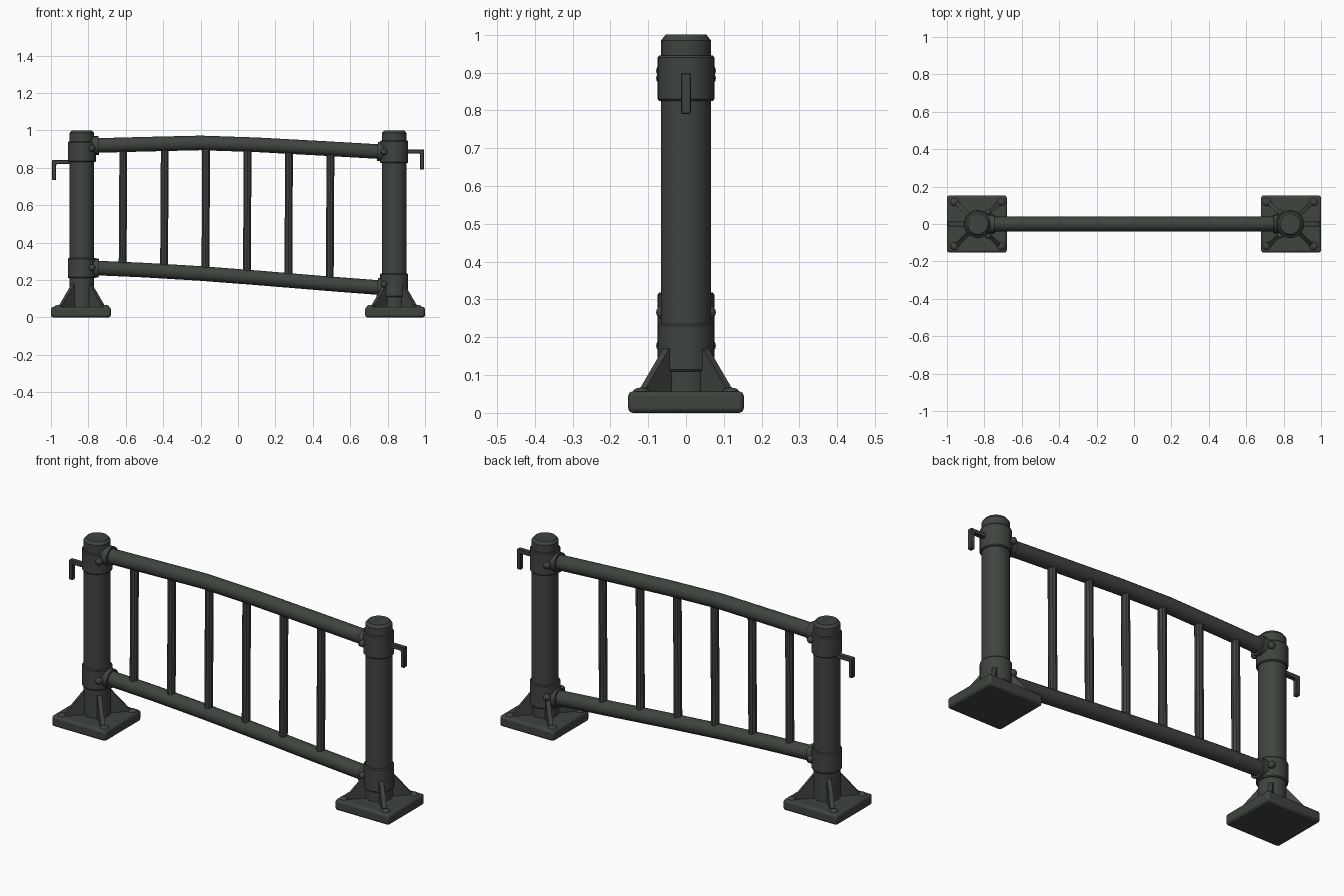
import bpy, bmesh, math
from mathutils import Vector, Matrix

cube = bpy.data.objects.get("Cube")
if cube:
    bpy.data.objects.remove(cube, do_unlink=True)

paint = bpy.data.materials.new("dark green grey paint")
paint.use_nodes = True
colour = (0.05, 0.058, 0.049, 1)
paint.diffuse_color = colour
paint.node_tree.nodes["Principled BSDF"].inputs["Base Color"].default_value = colour


def finish(name, bm, bevel=0, segments=2):
    """Turn a bmesh into a named, painted, shaded object."""
    bmesh.ops.recalc_face_normals(bm, faces=bm.faces)
    mesh = bpy.data.meshes.new(name)
    bm.to_mesh(mesh)
    bm.free()
    ob = bpy.data.objects.new(name, mesh)
    bpy.context.collection.objects.link(ob)
    mesh.materials.append(paint)
    if bevel:
        mod = ob.modifiers.new("Bevel", 'BEVEL')
        mod.width, mod.segments = bevel, segments
    bpy.ops.object.select_all(action='DESELECT')
    ob.select_set(True)
    bpy.context.view_layer.objects.active = ob
    bpy.ops.object.shade_smooth_by_angle(angle=math.radians(35))
    return ob


def box(name, centre, size, bevel=0):
    bm = bmesh.new()
    bmesh.ops.create_cube(bm, size=1, matrix=Matrix.Translation(centre) @ Matrix.Diagonal((*size, 1)))
    return finish(name, bm, bevel)


def tube(name, points, radius, sides=20):
    """Sweep a round section along a path in the xz plane."""
    bm = bmesh.new()
    pts = [Vector(p) for p in points]
    rings = []
    for i, p in enumerate(pts):
        along = (pts[min(i + 1, len(pts) - 1)] - pts[max(i - 1, 0)]).normalized()
        u = Vector((0, 1, 0))
        v = along.cross(u)
        turns = [2 * math.pi * k / sides for k in range(sides)]
        rings.append([bm.verts.new(p + radius * (u * math.cos(a) + v * math.sin(a))) for a in turns])
    for a, b in zip(rings, rings[1:]):
        for k in range(sides):
            n = (k + 1) % sides
            bm.faces.new((a[k], a[n], b[n], b[k]))
    bm.faces.new(rings[0])
    bm.faces.new(rings[-1])
    return finish(name, bm)


def turned(name, x, y, profile, sides=24):
    """Solid of revolution about a vertical axis, from (radius, z) pairs."""
    bm = bmesh.new()
    verts = [bm.verts.new((x + r, y, z)) for r, z in profile]
    edges = [bm.edges.new(pair) for pair in zip(verts, verts[1:])]
    bmesh.ops.spin(bm, geom=verts + edges, cent=(x, y, 0), axis=(0, 0, 1),
                   angle=2 * math.pi, steps=sides, use_merge=True)
    bmesh.ops.remove_doubles(bm, verts=bm.verts, dist=0.0001)
    return finish(name, bm)


def dome(name, centre, radius, squash):
    bm = bmesh.new()
    bmesh.ops.create_uvsphere(bm, u_segments=12, v_segments=8, radius=radius,
                              matrix=Matrix.Translation(centre) @ Matrix.Diagonal((*squash, 1)))
    return finish(name, bm)


def gusset(name, x, angle):
    """Triangular rib standing on the base plate."""
    bm = bmesh.new()
    profile = [(0.04, 0.05), (0.16, 0.05), (0.16, 0.066), (0.066, 0.18), (0.04, 0.18)]
    face = bm.faces.new([bm.verts.new((r, -0.011, z)) for r, z in profile])
    out = bmesh.ops.extrude_face_region(bm, geom=[face])
    new = [g for g in out["geom"] if isinstance(g, bmesh.types.BMVert)]
    bmesh.ops.translate(bm, verts=new, vec=(0, 0.022, 0))
    bm.transform(Matrix.Translation((x, 0, 0)) @ Matrix.Rotation(angle, 4, 'Z'))
    return finish(name, bm)


# Rails: gently arched and falling towards the left post
top_path = [(-0.80, 0, 0.918), (-0.5, 0, 0.926), (-0.2, 0, 0.933), (0.1, 0, 0.923),
            (0.45, 0, 0.904), (0.80, 0, 0.884)]
low_path = [(-0.80, 0, 0.266), (-0.5, 0, 0.253), (-0.2, 0, 0.235), (0.1, 0, 0.212),
            (0.45, 0, 0.183), (0.80, 0, 0.156)]
tube("top_rail", top_path, 0.039)
tube("bottom_rail", low_path, 0.039)


def height(path, x):
    for a, b in zip(path, path[1:]):
        if a[0] <= x <= b[0]:
            return a[2] + (b[2] - a[2]) * (x - a[0]) / (b[0] - a[0])


# Balusters
for i in range(6):
    x = -0.615 + i * 0.2215
    tube("baluster_%d" % (i + 1),
         [(x - 0.002, 0, height(low_path, x)), (x + 0.002, 0, height(top_path, x))], 0.022, 10)

# Posts with their fittings
collars = {-1: [(0.83, 0.94, 0.905), (0.21, 0.318, 0.266)],
           1: [(0.825, 0.945, 0.885), (0.11, 0.235, 0.178)]}
hook_heights = {-1: (0.83, 0.735), 1: (0.888, 0.79)}
for side, label in ((-1, "right"), (1, "left")):
    x = side * 0.835
    turned(label + "_post", x, 0,
           [(0, 0.03), (0.066, 0.03), (0.066, 0.985), (0.054, 1.0), (0, 1.0)])
    box(label + "_base_plate", (side * 0.84, 0, 0.0285), (0.32, 0.306, 0.057), 0.012)

    for (low, high, bolt_z), path, level in zip(collars[side], (top_path, low_path), ("upper", "lower")):
        name = label + "_" + level
        turned(name + "_collar", x, 0,
               [(0, low), (0.071, low), (0.075, low + 0.005), (0.075, high - 0.005), (0.071, high), (0, high)])
        # Socket gripping the rail end
        ends = [(side * d, 0, height(path, side * d)) for d in (0.795, 0.745)]
        tube(name + "_socket", ends, 0.05)
        for y in (-1, 1):
            dome(name + "_bolt", (side * 0.781, y * 0.061, bolt_z), 0.018, (1, 1, 1))

    # Diagonal ribs and plate bolts
    for k in range(4):
        angle = math.pi / 4 + k * math.pi / 2
        gusset(label + "_gusset", x, angle)
        dome(label + "_plate_bolt", (x + math.copysign(0.125, math.cos(angle)),
                                     math.copysign(0.118, math.sin(angle)), 0.056), 0.022, (1, 1, 0.5))

    # Hook for a neighbouring panel
    arm_z, tip_z = hook_heights[side]
    bm = bmesh.new()
    outline = [(0.88, arm_z - 0.011), (0.972, arm_z - 0.011), (0.972, tip_z),
               (0.994, tip_z), (0.994, arm_z + 0.011), (0.88, arm_z + 0.011)]
    face = bm.faces.new([bm.verts.new((side * px, -0.013, pz)) for px, pz in outline])
    out = bmesh.ops.extrude_face_region(bm, geom=[face])
    bmesh.ops.translate(bm, verts=[g for g in out["geom"] if isinstance(g, bmesh.types.BMVert)],
                        vec=(0, 0.026, 0))
    finish(label + "_hook", bm, 0.003, 1)
